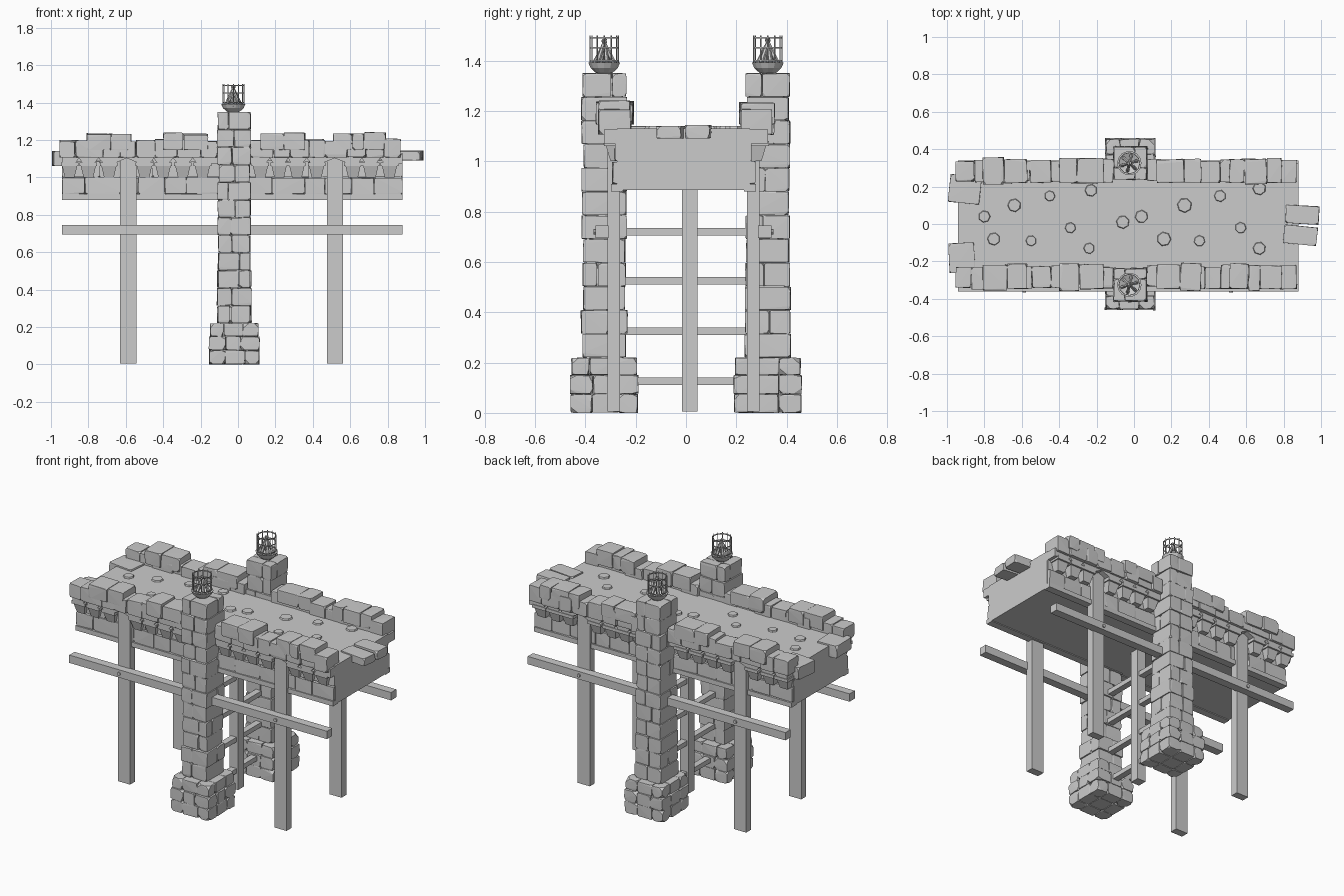
import bpy, bmesh, math, random
from mathutils import Vector, Matrix

if "Cube" in bpy.data.objects:
    bpy.data.objects.remove(bpy.data.objects["Cube"])

random.seed(7)
U = random.uniform


def finish(bm, name):
    bmesh.ops.recalc_face_normals(bm, faces=bm.faces)
    me = bpy.data.meshes.new(name)
    bm.to_mesh(me)
    bm.free()
    ob = bpy.data.objects.new(name, me)
    bpy.context.collection.objects.link(ob)
    return ob


def hull(bm, pts):
    vs = [bm.verts.new(p) for p in pts]
    r = bmesh.ops.convex_hull(bm, input=vs)
    junk = {e for e in r['geom_interior'] + r['geom_unused'] if isinstance(e, bmesh.types.BMVert)}
    bmesh.ops.delete(bm, geom=[v for v in junk if v.is_valid], context='VERTS')


def box(bm, x0, x1, y0, y1, z0, z1):
    m = Matrix.Translation(((x0 + x1) / 2, (y0 + y1) / 2, (z0 + z1) / 2))
    m = m @ Matrix.Diagonal((x1 - x0, y1 - y0, z1 - z0, 1))
    bmesh.ops.create_cube(bm, size=1, matrix=m)


def stone(bm, x0, x1, y0, y1, z0, z1, chip=0.014, rot=0.0):
    # block with irregularly knocked-off corners, slightly turned about z
    c = Vector(((x0 + x1) / 2, (y0 + y1) / 2, (z0 + z1) / 2))
    h = Vector((abs(x1 - x0), abs(y1 - y0), abs(z1 - z0))) / 2
    turn = Matrix.Rotation(rot, 3, 'Z')
    pts = []
    for i in range(8):
        s = Vector([1 if i >> k & 1 else -1 for k in range(3)])
        for k in range(3):
            p = Vector([s[j] * (h[j] - U(0, 0.003)) for j in range(3)])
            p[k] -= s[k] * min(U(0.1, 1.6) * chip, h[k] * 0.7)
            pts.append(c + turn @ p)
    hull(bm, pts)


def row(bm, x0, x1, y0, y1, z0, z1, step, chip=0.012, wob=0.008):
    # a run of stones of uneven length
    n = max(1, round((x1 - x0) / step))
    cuts = [x0] + [x0 + (x1 - x0) * (i + U(-.25, .25)) / n for i in range(1, n)] + [x1]
    for a, b in zip(cuts, cuts[1:]):
        stone(bm, a, b, y0 + U(-wob, wob), y1 + U(-wob, wob), z0, z1 + U(-wob, wob), chip, U(-.04, .04))


def rod(bm, a, b, r1, r2=None, n=6):
    a, b = Vector(a), Vector(b)
    d = b - a
    m = Matrix.Translation((a + b) / 2) @ d.to_track_quat('Z', 'Y').to_matrix().to_4x4()
    bmesh.ops.create_cone(bm, cap_ends=True, segments=n, radius1=r1,
                          radius2=r1 if r2 is None else r2, depth=d.length, matrix=m)


def lathe(bm, prof, cx, cy, n):
    rings = [[bm.verts.new((cx + r * math.cos(2 * math.pi * i / n), cy + r * math.sin(2 * math.pi * i / n), z))
              for i in range(n)] for r, z in prof]
    for a, b in zip(rings, rings[1:] + rings[:1]):
        for i in range(n):
            bm.faces.new((a[i], a[(i + 1) % n], b[(i + 1) % n], b[i]))


# deck slab
bm = bmesh.new()
box(bm, -0.94, 0.88, -0.275, 0.255, 0.885, 1.13)
finish(bm, "deck")

# cobbles set in the deck
bm = bmesh.new()
for x, y in [(-.8, .04), (-.64, .1), (-.75, -.08), (-.55, -.09), (-.45, .15), (-.34, -.02), (-.23, .18),
             (-.24, -.13), (-.06, .01), (.04, .04), (.27, .1), (.16, -.08), (.35, -.09), (.46, .15),
             (.57, -.02), (.67, .19), (.67, -.13)]:
    r, a0 = U(.032, .045), U(0, 6)
    hull(bm, [(x + r * f * math.cos(a0 + i * math.pi / 3.5), y + r * f * math.sin(a0 + i * math.pi / 3.5), z)
              for f, z in ((1, 1.12), (.8, 1.139)) for i in range(7)])
finish(bm, "deck_cobbles")

# loose stones at the two ends
bm = bmesh.new()
for b, r in [((-.99, -.82, .11, .26, 1.06, 1.14), -.1), ((-.99, -.85, -.26, -.10, 1.06, 1.14), .05),
             ((.81, .99, .00, .10, 1.09, 1.145), -.06), ((.80, .98, -.11, -.01, 1.09, 1.14), -.1)]:
    stone(bm, *b, .015, r)
finish(bm, "end_stones")

SPANS = ((-0.94, -0.10), (0.06, 0.88))
for s, side in ((-1, "front"), (1, "back")):
    def ys(a, b, off=-0.01):
        return sorted((s * a + off, s * b + off))

    # wall courses, lower ledge
    bm = bmesh.new()
    for a, b in SPANS:
        row(bm, a, b, *ys(.24, .283), .91, 1.0, .14, .008, .003)
        row(bm, a, b, *ys(.24, .275), 1.0, 1.09, .16, .008, .003)
    finish(bm, side + "_wall_stones")
    bm = bmesh.new()
    box(bm, -.94, .88, *ys(.24, .288), .88, .91)
    finish(bm, side + "_lower_ledge")

    # pointed-arch band over tapered corbels
    bm = bmesh.new()
    corb = bmesh.new()
    y0, y1 = ys(.25, .325, 0)
    for (a, b), xs in zip(SPANS, ([-.9, -.8, -.69, -.5, -.4, -.295, -.19],
                                  [.12, .22, .315, .42, .615, .71, .81])):
        prof = [(b, 1.125), (a, 1.125), (a, 1.07)]
        for i, x in enumerate(xs):
            prof += [(x - .03, 1.075), (x + .03, 1.075)]
            if i + 1 < len(xs):
                prof.append(((x + xs[i + 1]) / 2, 1.103))
            box(corb, x - .047, x + .047, y0, y1 + .004 if s > 0 else y1, 1.06, 1.08)
            hull(corb, [(x + t * w, y, z) for t in (-1, 1)
                        for y, w, z in ((s * .25, .04, 1.06), (s * .318, .04, 1.06),
                                        (s * .25, .026, 1.0), (s * .30, .026, 1.0))])
        prof.append((b, 1.07))
        f = bm.faces.new([bm.verts.new((x, y0, z)) for x, z in prof])
        g = bmesh.ops.extrude_face_region(bm, geom=[f])['geom']
        bmesh.ops.translate(bm, vec=(0, y1 - y0, 0), verts=[v for v in g if isinstance(v, bmesh.types.BMVert)])
    finish(bm, side + "_arch_band")
    finish(corb, side + "_corbels")

    # parapet course and raised merlons
    bm = bmesh.new()
    y0, y1 = ys(.225, .343, 0)
    for a, b in ((-.955, -.11), (.07, .87)):
        row(bm, a, b, y0, y1, 1.105, 1.20, .1)
    y0, y1 = ys(.215, .352, 0)
    for a, b in ((-.81, -.57), (-.40, -.16), (.12, .36), (.51, .79)):
        row(bm, a, b, y0, y1, 1.145, 1.235, .11, .014)
    finish(bm, side + "_parapet")

    # timber posts, rail and bolts
    bm = bmesh.new()
    for x in (-.587, .518):
        box(bm, x - .043, x + .043, *ys(.253, .302), 0.005, 1.11)
    finish(bm, side + "_posts")
    bm = bmesh.new()
    box(bm, -.94, .88, *ys(.297, .35), .695, .745)
    finish(bm, side + "_rail")
    bm = bmesh.new()
    for x in (-.587, .518):
        rod(bm, (x, s * .33 - .01, .72), (x, s * .357 - .01, .72), .011, n=10)
    finish(bm, side + "_bolts")

    # stone pillar: alternating courses on a wider base
    bm = bmesh.new()
    cx, cy = -.02, s * .325
    box(bm, cx - .075, cx + .075, cy - .07, cy + .07, .02, 1.33)
    n = 12
    for i in range(n):
        z0 = .22 + 1.13 * i / n
        z1, w = z0 + 1.13 / n, .086 + U(-.004, .007)
        t = U(-.03, .03)
        for a, b in ((-w, t), (t, w)):
            for c, d in ((-w, -t), (-t, w)):
                if i % 2:
                    stone(bm, cx + a, cx + b, cy + c, cy + d, z0, z1, .011, U(-.04, .04))
                elif c == -w:
                    stone(bm, cx + a, cx + b, cy - w, cy + w, z0, z1, .012, U(-.03, .03))
    for z0, z1, w in ((0, .075, .134), (.075, .15, .136), (.15, .22, .13)):
        c = [-w, U(-.06, -.03), U(.03, .06), w]
        for i in range(3):
            for j in range(3):
                stone(bm, cx + c[i], cx + c[i + 1], cy + c[j], cy + c[j + 1], z0, z1,
                      .022 if i != 1 and j != 1 else .01, U(-.03, .03))
    finish(bm, side + "_pillar")

    # fire bowl
    cx = -.025
    bm = bmesh.new()
    lathe(bm, [(.012, 1.345), (.035, 1.352), (.055, 1.37), (.065, 1.392), (.058, 1.392), (.012, 1.372)], cx, cy, 14)
    finish(bm, side + "_fire_bowl")

    # iron basket: bars and hoops
    bm = bmesh.new()
    for i in range(12):
        a = math.tau * i / 12
        x, y = cx + .056 * math.cos(a), cy + .056 * math.sin(a)
        rod(bm, (x, y, 1.38), (x, y, 1.5), .0025, n=4)
    for z in (1.40, 1.45, 1.49):
        lathe(bm, [(.054, z - .003), (.058, z - .003), (.058, z + .003), (.054, z + .003)], cx, cy, 12)
    finish(bm, side + "_fire_basket")

    # leaning firewood
    bm = bmesh.new()
    for i in range(6):
        a = math.tau * i / 6 + .3
        rod(bm, (cx + .044 * math.cos(a), cy + .044 * math.sin(a), 1.38),
            (cx - .006 * math.cos(a), cy - .006 * math.sin(a), 1.465 + U(0, .025)), .010, .007)
    finish(bm, side + "_firewood")

# ladder brace between the pillars
bm = bmesh.new()
box(bm, -.05, .01, -.015, .045, .005, .89)
finish(bm, "centre_post")
bm = bmesh.new()
for z in (.125, .325, .525, .72):
    box(bm, -.04, .0, -.26, .26, z - .015, z + .015)
finish(bm, "cross_beams")
